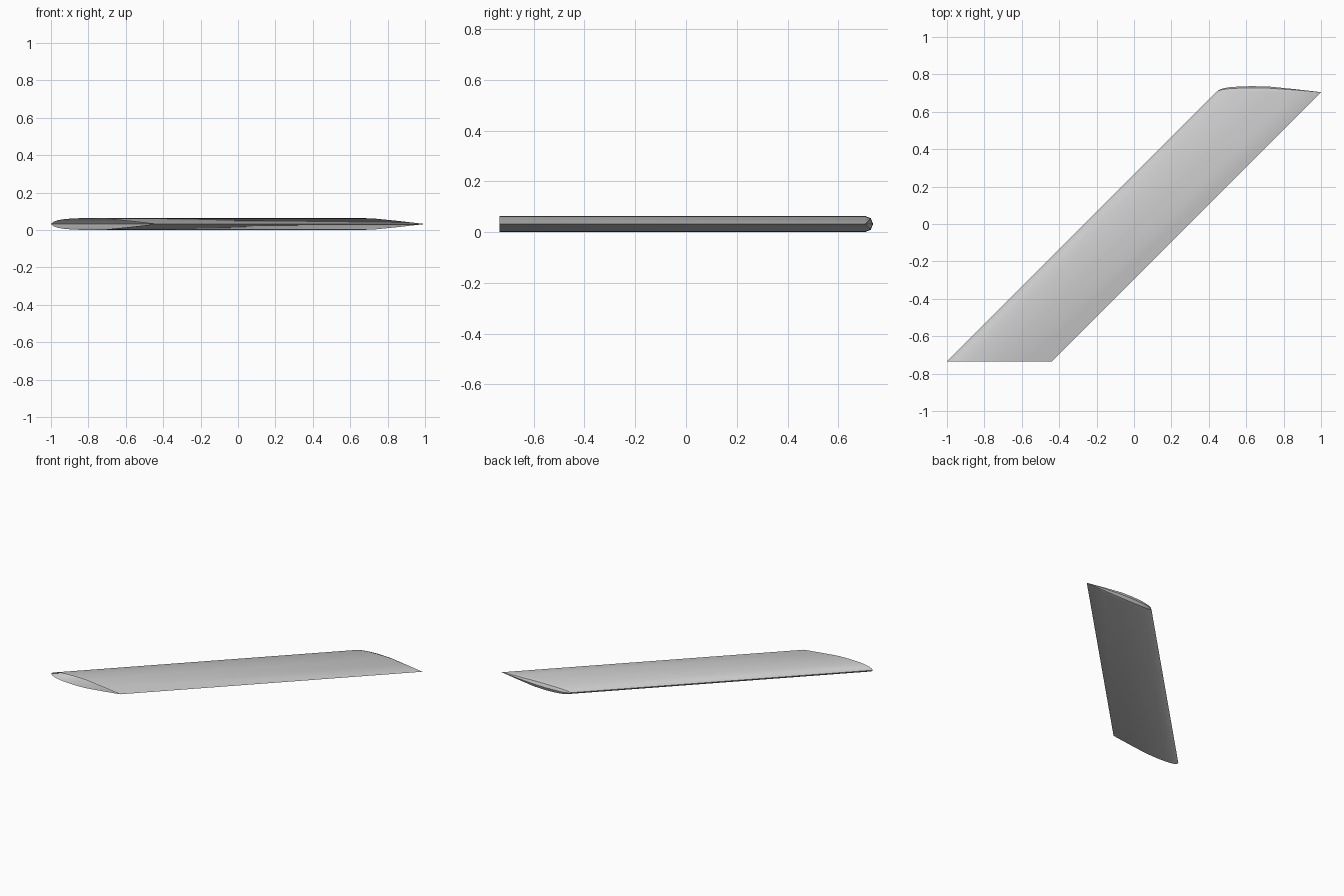
import bpy, bmesh, math

cube = bpy.data.objects.get("Cube")
if cube:
    bpy.data.objects.remove(cube, do_unlink=True)

# Pale grey skin
grey = bpy.data.materials.new("pale grey")
grey.use_nodes = True
colour = (0.6, 0.6, 0.6, 1)
grey.diffuse_color = colour
grey.node_tree.nodes["Principled BSDF"].inputs["Base Color"].default_value = colour

ROOT_Y, TIP_Y = -0.735, 0.705
MID_Z = 0.032

# Symmetric aerofoil: distance behind the leading edge, half thickness
AEROFOIL = [(0, 0), (0.012, 0.011), (0.035, 0.02), (0.07, 0.026), (0.12, 0.03),
            (0.19, 0.032), (0.28, 0.03), (0.42, 0.016), (0.56, 0)]


def strip(bm, chord, half):
    """Run along the top, around the rounded tip and back along the underside."""
    def vert(y, z):
        return bm.verts.new((-1 + chord + min(y, TIP_Y) - ROOT_Y, y, MID_Z + z))
    arc = [math.radians(a) for a in range(0, 181, 45)]
    return ([vert(ROOT_Y, half)]
            + [vert(TIP_Y + half * math.sin(a), half * math.cos(a)) for a in arc]
            + [vert(ROOT_Y, -half)])


# Swept wing shell, open at the root
bm = bmesh.new()
strips = [strip(bm, c, h) for c, h in AEROFOIL]
for a, b in zip(strips, strips[1:]):
    for j in range(len(a) - 1):
        bm.faces.new((a[j], b[j], b[j + 1], a[j + 1]))
bmesh.ops.remove_doubles(bm, verts=bm.verts, dist=0.0005)

mesh = bpy.data.meshes.new("swept_wing")
bm.to_mesh(mesh)
bm.free()
mesh.materials.append(grey)
wing = bpy.data.objects.new("swept_wing", mesh)
bpy.context.collection.objects.link(wing)

# Smooth skin with a crisp trailing edge and tip
bpy.ops.object.select_all(action='DESELECT')
wing.select_set(True)
bpy.context.view_layer.objects.active = wing
bpy.ops.object.shade_smooth_by_angle(angle=math.radians(30))
